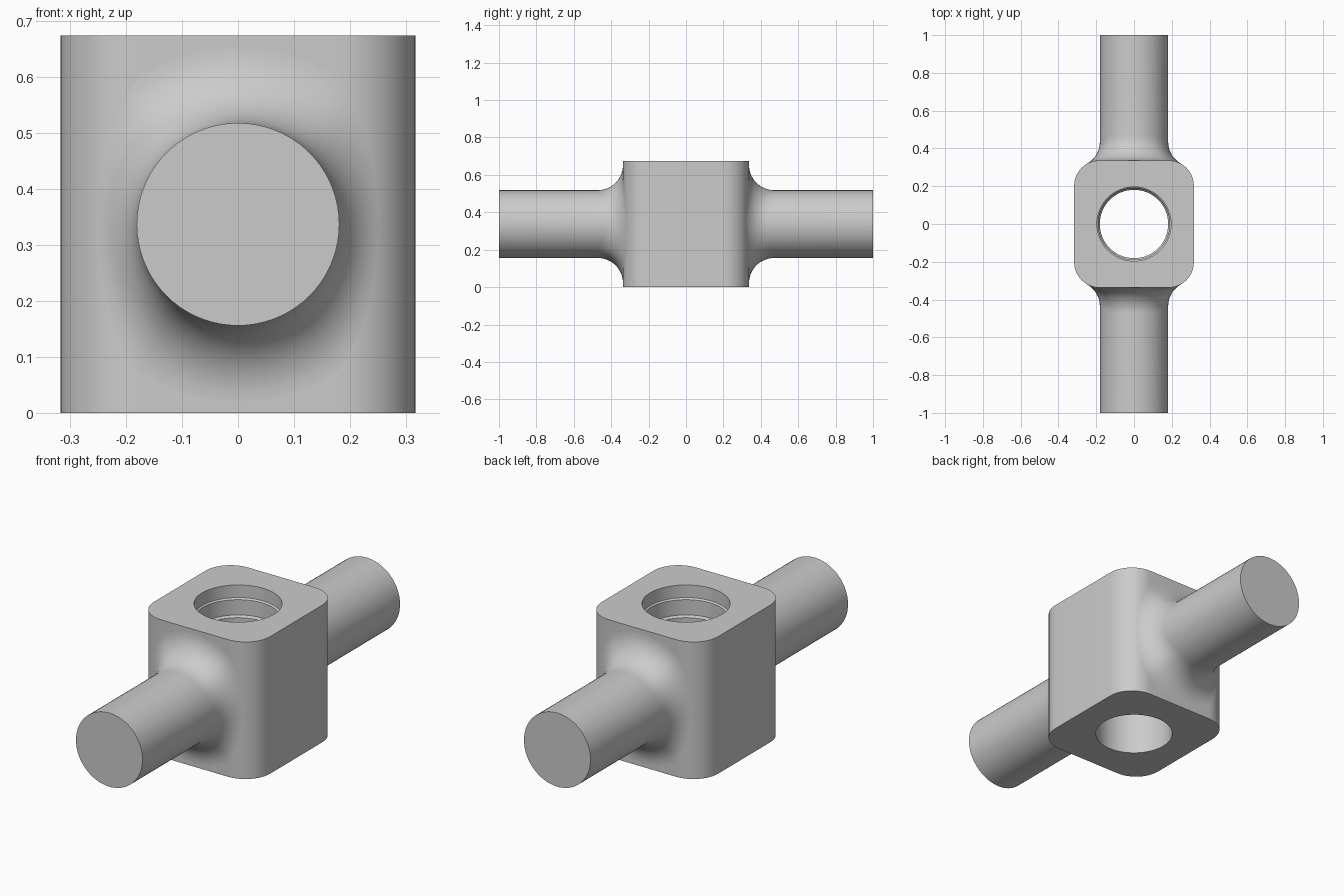
import bpy, bmesh, math

if "Cube" in bpy.data.objects:
    bpy.data.objects.remove(bpy.data.objects["Cube"])

HX, HY, H = 0.317, 0.337, 0.674      # block half sizes and height
CORNER, FILLET, SHAFT = 0.135, 0.135, 0.181
ZC = H / 2

steel = bpy.data.materials.new("grey_steel")
steel.diffuse_color = (0.6, 0.6, 0.6, 1)
steel.use_nodes = True
steel.node_tree.nodes["Principled BSDF"].inputs["Base Color"].default_value = steel.diffuse_color


def finish(bm, name):
    bmesh.ops.recalc_face_normals(bm, faces=bm.faces)
    mesh = bpy.data.meshes.new(name)
    bm.to_mesh(mesh)
    bm.free()
    obj = bpy.data.objects.new(name, mesh)
    bpy.context.collection.objects.link(obj)
    mesh.materials.append(steel)
    return obj


def smooth(obj):
    bpy.ops.object.select_all(action='DESELECT')
    obj.select_set(True)
    bpy.context.view_layer.objects.active = obj
    bpy.ops.object.shade_smooth_by_angle(angle=math.radians(30))


def skin(bm, rings):
    """Join equal-sized closed rings of points with quads."""
    loops = [[bm.verts.new(p) for p in ring] for ring in rings]
    for a, b in zip(loops, loops[1:]):
        n = len(a)
        for i in range(n):
            bm.faces.new((a[i], a[(i + 1) % n], b[(i + 1) % n], b[i]))
    return loops


# Block with rounded vertical corners
outline = []
for k, (sx, sy) in enumerate([(1, 1), (-1, 1), (-1, -1), (1, -1)]):
    for i in range(13):
        a = math.pi / 2 * (k + i / 12)
        outline.append((sx * (HX - CORNER) + CORNER * math.cos(a),
                        sy * (HY - CORNER) + CORNER * math.sin(a)))
bm = bmesh.new()
ends = skin(bm, [[(x, y, z) for x, y in outline] for z in (0, H)])
for loop in ends:
    bm.faces.new(loop)
block = finish(bm, "block")

# Stepped bore cut through the block
bore_profile = [(0.181, -0.1), (0.181, 0.52), (0.189, 0.53), (0.189, 0.605),
                (0.196, 0.612), (0.196, H + 0.1)]
bm = bmesh.new()
ends = skin(bm, [[(r * math.cos(math.tau * i / 64), r * math.sin(math.tau * i / 64), z)
                  for i in range(64)] for r, z in bore_profile])
bm.faces.new(ends[0])
bm.faces.new(ends[-1])
cutter = finish(bm, "bore_cutter")
cutter.hide_render = True
cut = block.modifiers.new("bore", 'BOOLEAN')
cut.operation = 'DIFFERENCE'
cut.solver = 'EXACT'
cut.object = cutter
bpy.context.view_layer.objects.active = block
bpy.ops.object.modifier_apply(modifier="bore")
bpy.data.objects.remove(cutter)
smooth(block)


def block_face(x):
    """Depth of the block's end face at a given x, including the corners."""
    d = max(0, abs(x) - (HX - CORNER))
    return HY - CORNER + math.sqrt(max(0, CORNER ** 2 - d * d))


def fillet_points(theta, steps=14):
    """Arc tangent to the shaft and resting on the block, as (radius, y)."""
    rc = SHAFT + FILLET
    best, touch = -1, rc
    for i in range(201):
        r = SHAFT + FILLET * i / 200
        c = block_face(r * math.cos(theta)) + math.sqrt(max(0, FILLET ** 2 - (r - rc) ** 2))
        if c > best:
            best, touch = c, r
    end = math.acos((rc - touch) / FILLET)
    return [(rc - FILLET * math.cos(end * i / steps),
             best - FILLET * math.sin(end * i / steps)) for i in range(steps + 1)]


# Round shafts flowing into the block through fillets
def shaft(name, side):
    angles = [math.tau * i / 72 for i in range(72)]
    columns = [[(SHAFT, 1.0)] + fillet_points(t) for t in angles]
    rings = [[(col[j][0] * math.cos(t), side * col[j][1], ZC + col[j][0] * math.sin(t))
              for t, col in zip(angles, columns)] for j in range(len(columns[0]))]
    bm = bmesh.new()
    loops = skin(bm, rings)
    cap = bm.faces.new(loops[0])
    bmesh.ops.recalc_face_normals(bm, faces=bm.faces)
    if cap.normal.y * side < 0:
        bmesh.ops.reverse_faces(bm, faces=bm.faces)
    smooth(finish(bm, name))


shaft("front_shaft", -1)
shaft("back_shaft", 1)
